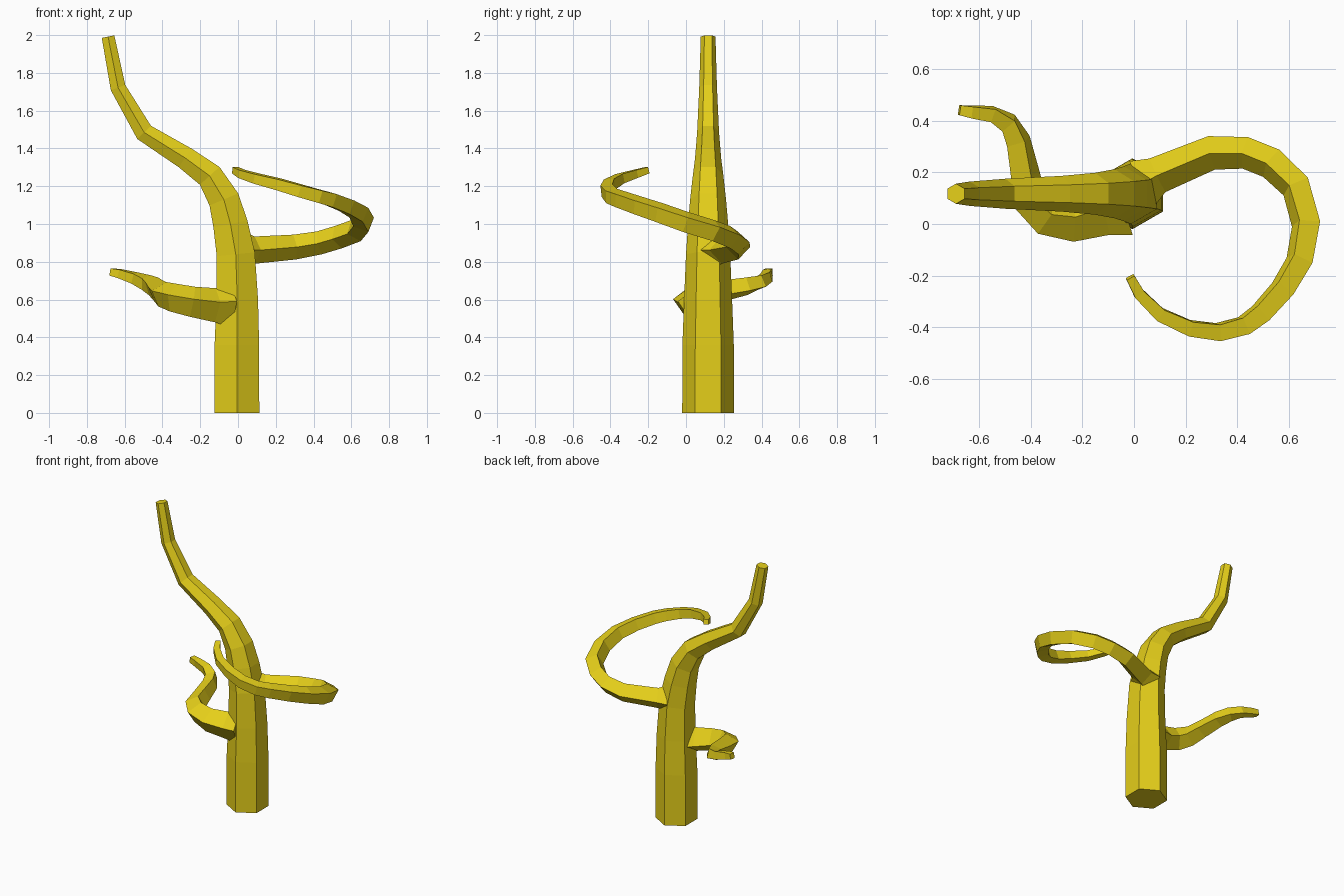
import bpy, bmesh, math
from mathutils import Vector

mat = bpy.data.materials.new("yellow_bark")
mat.diffuse_color = (0.78, 0.62, 0.01, 1)


def tube(name, path, sides, ref=None):
    """Sweep a polygon along rows of (x, y, z, radius, roll in degrees)."""
    bm = bmesh.new()
    pts = [Vector(p[:3]) for p in path]
    rings = []
    for i, (p, row) in enumerate(zip(pts, path)):
        a = (p - pts[i - 1]).normalized() if i else Vector()
        b = (pts[i + 1] - p).normalized() if i < len(pts) - 1 else Vector()
        t = (a + b).normalized()
        if ref:
            up = Vector(ref)
            side = t.cross(up).normalized()
        else:
            side = t.cross(Vector((0, 0, 1))).normalized()
            up = side.cross(t)
        ring = []
        for k in range(sides):
            ang = math.radians(row[4]) + math.tau * k / sides
            ring.append(bm.verts.new(p + row[3] * (math.cos(ang) * up + math.sin(ang) * side)))
        rings.append(ring)
    for r0, r1 in zip(rings, rings[1:]):
        for k in range(sides):
            j = (k + 1) % sides
            bm.faces.new((r0[k], r0[j], r1[j], r1[k]))
    bm.faces.new(rings[0])
    bm.faces.new(rings[-1])
    bmesh.ops.recalc_face_normals(bm, faces=bm.faces)
    me = bpy.data.meshes.new(name)
    bm.to_mesh(me)
    bm.free()
    me.materials.append(mat)
    ob = bpy.data.objects.new(name, me)
    bpy.context.collection.objects.link(ob)
    return ob


# Hexagonal trunk, leaning left as it thins
Y = 0.117
tube("trunk", [(x, Y, z, r, 0) for x, z, r in [
    (-0.006, 0, 0.137), (-0.006, 0.36, 0.136), (-0.004, 0.6, 0.127),
    (-0.012, 0.84, 0.117), (-0.04, 1.0, 0.106), (-0.075, 1.13, 0.095),
    (-0.15, 1.255, 0.081), (-0.28, 1.35, 0.069), (-0.497, 1.485, 0.058),
    (-0.635, 1.722, 0.047), (-0.688, 1.992, 0.039)]], 6, (0, 1, 0))

# Curling right branch, four-sided
tube("curled_branch", [
    (0.03, 0.155, 0.862, 0.10, 0), (0.09, 0.188, 0.862, 0.072, 0),
    (0.30, 0.275, 0.878, 0.066, 0), (0.43, 0.275, 0.90, 0.062, 4),
    (0.53, 0.235, 0.93, 0.062, 10), (0.625, 0.145, 0.965, 0.061, 18),
    (0.665, 0, 1.01, 0.060, 24), (0.64, -0.14, 1.06, 0.057, 28),
    (0.575, -0.25, 1.097, 0.054, 31), (0.49, -0.345, 1.13, 0.051, 34),
    (0.425, -0.393, 1.148, 0.048, 36), (0.325, -0.418, 1.177, 0.045, 38),
    (0.215, -0.403, 1.21, 0.041, 40), (0.10, -0.35, 1.24, 0.036, 42),
    (0.02, -0.27, 1.265, 0.030, 44), (-0.015, -0.205, 1.285, 0.024, 45)], 4)

# Short wavy left branch, four-sided
tube("wavy_branch", [
    (-0.04, 0.07, 0.57, 0.12, 10), (-0.12, 0.045, 0.57, 0.092, 10),
    (-0.24, 0.012, 0.588, 0.082, 10), (-0.34, 0.03, 0.61, 0.076, 12),
    (-0.40, 0.09, 0.628, 0.068, 16), (-0.42, 0.19, 0.645, 0.06, 20),
    (-0.447, 0.32, 0.67, 0.053, 25), (-0.485, 0.39, 0.69, 0.046, 30),
    (-0.55, 0.425, 0.715, 0.038, 35), (-0.63, 0.433, 0.738, 0.032, 40),
    (-0.675, 0.44, 0.746, 0.027, 45)], 4)
